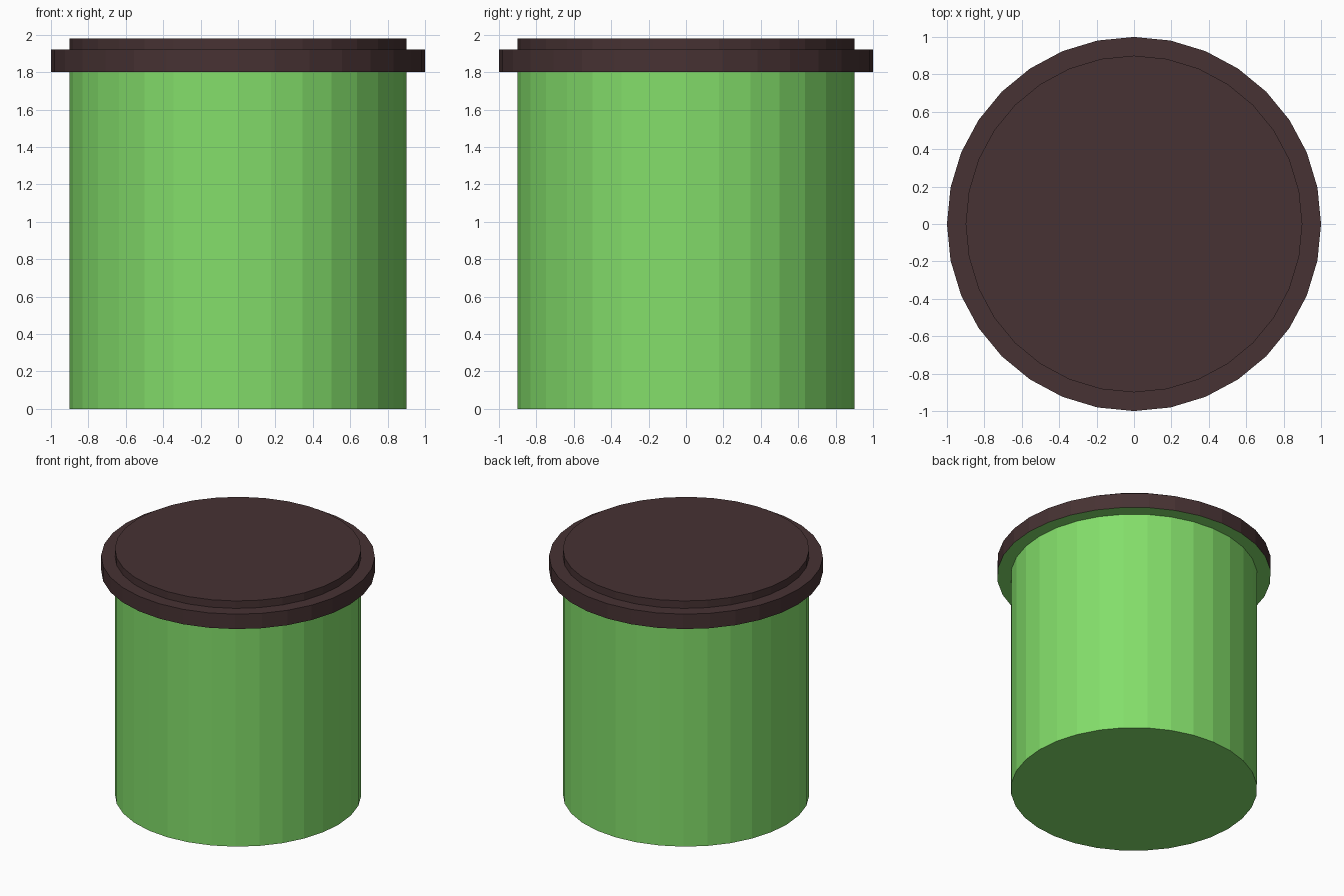
import bpy, bmesh, math

if "Cube" in bpy.data.objects:
    bpy.data.objects.remove(bpy.data.objects["Cube"])

SIDES = 32

def material(name, srgb):
    m = bpy.data.materials.new(name)
    lin = [((c / 255 + 0.055) / 1.055) ** 2.4 if c > 10 else c / 255 / 12.92 for c in srgb]
    m.diffuse_color = (*lin, 1)
    m.use_nodes = True
    m.node_tree.nodes["Principled BSDF"].inputs["Base Color"].default_value = m.diffuse_color
    return m

green = material("leaf green", (131, 222, 106))
brown = material("dark brown", (71, 50, 51))

def lathe(name, profile, mats, rule):
    """Spin (radius, z) points into a closed, flat-faced solid."""
    bm = bmesh.new()
    rings = [[bm.verts.new((r * math.cos(2 * math.pi * i / SIDES),
                            r * math.sin(2 * math.pi * i / SIDES), z))
              for i in range(SIDES)] for r, z in profile]
    for a, b in zip(rings, rings[1:]):
        for i in range(SIDES):
            j = (i + 1) % SIDES
            bm.faces.new((a[i], a[j], b[j], b[i]))
    bm.faces.new(rings[0][::-1])
    bm.faces.new(rings[-1])
    bm.normal_update()
    for f in bm.faces:
        f.material_index = rule(f)
    me = bpy.data.meshes.new(name)
    bm.to_mesh(me)
    bm.free()
    for m in mats:
        me.materials.append(m)
    ob = bpy.data.objects.new(name, me)
    bpy.context.collection.objects.link(ob)
    return ob

# Canister: green body and rim underside, brown rim and raised lid
lathe("canister",
      [(0.9, 0), (0.9, 1.8), (1.0, 1.8), (1.0, 1.92), (0.9, 1.92), (0.9, 1.98)],
      [green, brown],
      lambda f: int(f.calc_center_median().z > 1.81))
